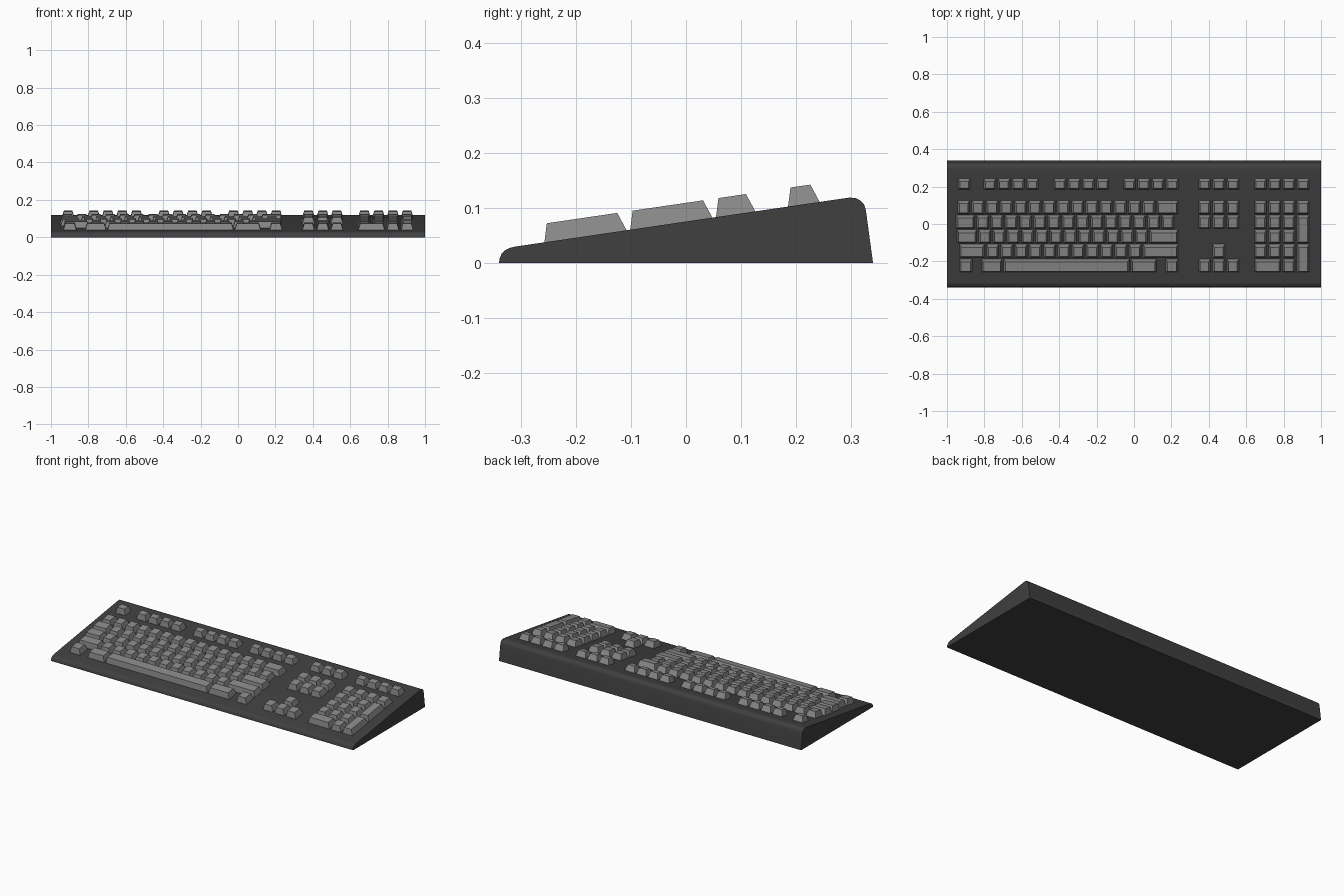
import bpy, bmesh

if "Cube" in bpy.data.objects:
    bpy.data.objects.remove(bpy.data.objects["Cube"])

SLOPE = 0.1467
PITCH = 0.0762
GAP = 0.009


def deck_z(y):
    return 0.03 + (y + 0.31) * SLOPE


def material(name, v):
    m = bpy.data.materials.new(name)
    m.diffuse_color = (v, v, v, 1)
    m.use_nodes = True
    m.node_tree.nodes["Principled BSDF"].inputs["Base Color"].default_value = m.diffuse_color
    return m


CASE = material("dark_grey", 0.05)
CAP = material("mid_grey", 0.25)


def finish(bm, name, mat):
    bmesh.ops.recalc_face_normals(bm, faces=bm.faces)
    me = bpy.data.meshes.new(name)
    bm.to_mesh(me)
    bm.free()
    me.materials.append(mat)
    ob = bpy.data.objects.new(name, me)
    bpy.context.collection.objects.link(ob)
    return ob


# Wedge case: side profile (y, z) extruded along x
profile = [(-0.34, 0), (-0.339, 0.008), (-0.335, 0.017), (-0.328, 0.024), (-0.319, 0.028),
           (-0.31, 0.03), (0.285, 0.1173), (0.298, 0.119), (0.309, 0.118), (0.318, 0.113),
           (0.324, 0.106), (0.327, 0.096), (0.34, 0)]
bm = bmesh.new()
face = bm.faces.new([bm.verts.new((-1, y, z)) for y, z in profile])
ext = bmesh.ops.extrude_face_region(bm, geom=[face])
bmesh.ops.translate(bm, vec=(2, 0, 0),
                    verts=[v for v in ext["geom"] if isinstance(v, bmesh.types.BMVert)])
case = finish(bm, "case", CASE)
bpy.context.view_layer.objects.active = case
case.select_set(True)
bpy.ops.object.shade_smooth_by_angle(angle=0.6)


# Keycap: tapered block standing on the sloped deck, leaning to the front
def key(bm, x0, x1, y0, y1):
    rings = []
    for side, front, back, h in ((0, 0, 0, -0.004), (0.011, 0.005, 0.019, 0.034)):
        ya, yb = y0 + front, y1 - back
        rings.append([bm.verts.new((x, y, deck_z(y) + h)) for x, y in
                      ((x0 + side, ya), (x1 - side, ya), (x1 - side, yb), (x0 + side, yb))])
    low, top = rings
    bm.faces.new(low[::-1])
    bm.faces.new(top)
    for i in range(4):
        j = (i + 1) % 4
        bm.faces.new((low[i], low[j], top[j], top[i]))


# Row front and back edges, counted from the space bar row upward
ROWS = [(-0.258 + 0.078 * i, -0.184 + 0.078 * i) for i in range(5)] + [(0.185, 0.245)]


def run(bm, row, x, count):
    for i in range(count):
        a = x + i * PITCH
        key(bm, a, a + PITCH - GAP, *ROWS[row])


def wide(bm, row, x0, x1, top_row=None):
    key(bm, x0, x1, ROWS[row][0], ROWS[row if top_row is None else top_row][1])


# Function keys: escape and three groups of four
bm = bmesh.new()
run(bm, 5, -0.942, 1)
for x in (-0.805, -0.43, -0.058):
    run(bm, 5, x, 4)
finish(bm, "function_keys", CAP)

# Letter block: (row, first x, number of single keys)
bm = bmesh.new()
for row, x, n in ((4, -0.945, 14), (3, -0.843, 14), (2, -0.832, 12), (1, -0.79, 11)):
    run(bm, row, x, n)
for row, x0, x1 in ((4, 0.121, 0.237), (3, -0.953, -0.851), (2, -0.948, -0.84),
                    (2, 0.083, 0.237), (1, -0.935, -0.798), (1, 0.048, 0.237),
                    (0, -0.935, -0.863), (0, -0.817, -0.704), (0, -0.153, 0.0),
                    (0, -0.018, 0.122), (0, 0.168, 0.237)):
    if (row, x0) != (0, -0.153):
        wide(bm, row, x0, x1)
finish(bm, "letter_keys", CAP)

# Space bar
bm = bmesh.new()
wide(bm, 0, -0.698, -0.023)
finish(bm, "space_bar", CAP)

# Navigation cluster and arrows
bm = bmesh.new()
for row in (5, 4, 3, 0):
    run(bm, row, 0.343, 3)
run(bm, 1, 0.343 + PITCH, 1)
finish(bm, "navigation_keys", CAP)

# Number pad with two double-height keys and a double-width zero
bm = bmesh.new()
pad = 0.642
for row, n in ((5, 4), (4, 4), (3, 3), (2, 3), (1, 3)):
    run(bm, row, pad, n)
wide(bm, 0, pad, pad + 2 * PITCH - GAP)
run(bm, 0, pad + 2 * PITCH, 1)
for low in (0, 2):
    wide(bm, low, pad + 3 * PITCH, pad + 4 * PITCH - GAP, low + 1)
finish(bm, "number_pad_keys", CAP)
